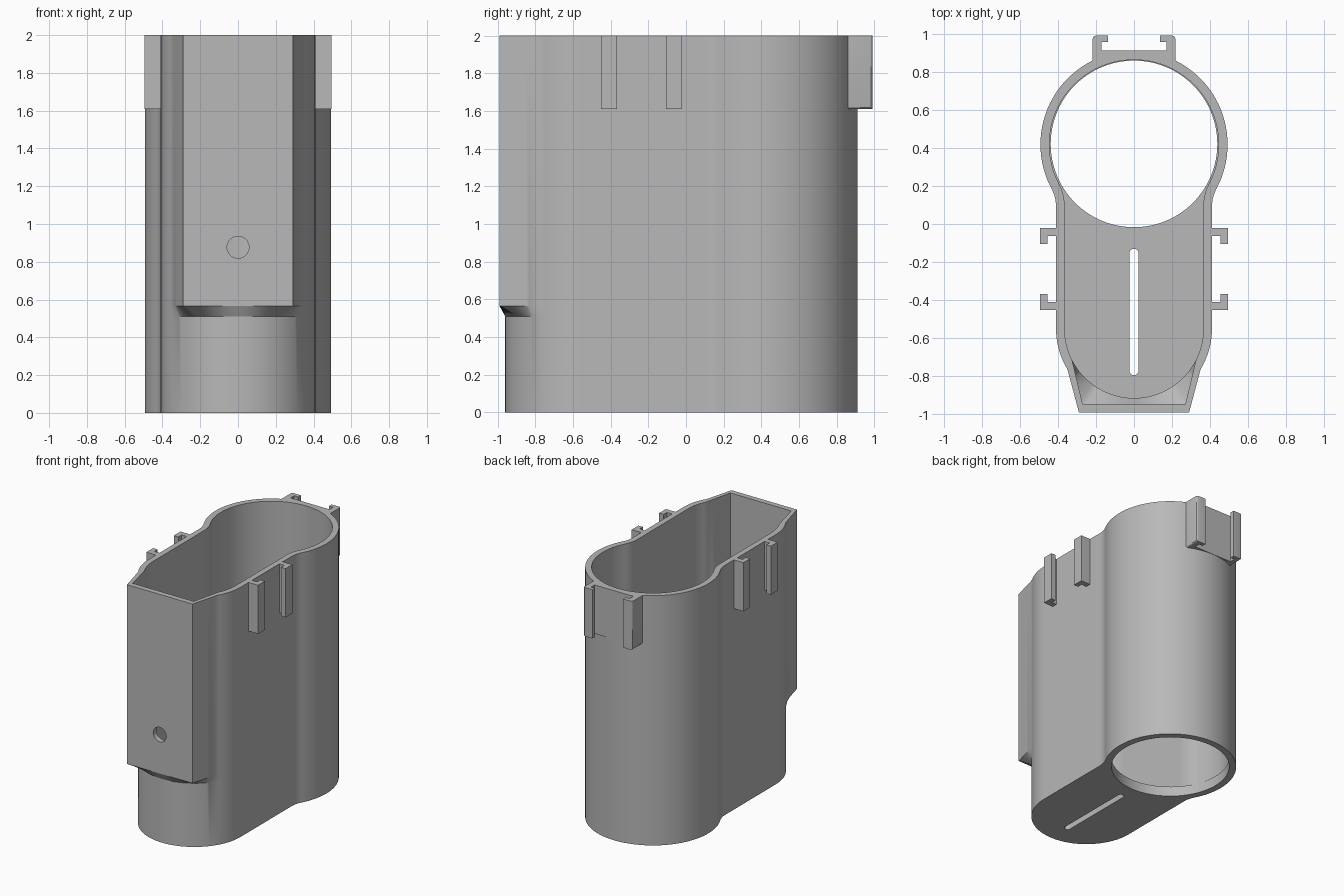
import bpy, bmesh, math
from math import sin, cos, pi, atan2, sqrt, radians

if "Cube" in bpy.data.objects:
    bpy.data.objects.remove(bpy.data.objects["Cube"], do_unlink=True)

grey = bpy.data.materials.new("light_grey")
grey.use_nodes = True
COLOUR = (0.48, 0.48, 0.48, 1)
grey.diffuse_color = COLOUR
grey.node_tree.nodes["Principled BSDF"].inputs["Base Color"].default_value = COLOUR

TUBE_Y, NOSE_Y = 0.418, -0.55   # centres of the round tube and rounded nose
CLIP_Z = 1.61


def loft(name, rings):
    """Closed solid through matching rings of 3D points."""
    bm = bmesh.new()
    loops = [[bm.verts.new(p) for p in ring] for ring in rings]
    n = len(loops[0])
    for a, b in zip(loops, loops[1:]):
        for i in range(n):
            j = (i + 1) % n
            bm.faces.new((a[i], a[j], b[j], b[i]))
    bm.faces.new(loops[0][::-1])
    bm.faces.new(loops[-1])
    bmesh.ops.recalc_face_normals(bm, faces=bm.faces)
    mesh = bpy.data.meshes.new(name)
    bm.to_mesh(mesh)
    bm.free()
    mesh.materials.append(grey)
    ob = bpy.data.objects.new(name, mesh)
    bpy.context.collection.objects.link(ob)
    return ob


def prism(name, outline, z0, z1):
    return loft(name, [[(x, y, z) for x, y in outline] for z in (z0, z1)])


def arc(cx, cy, r, a0, a1, n):
    return [(cx + r * cos(a0 + (a1 - a0) * i / n),
             cy + r * sin(a0 + (a1 - a0) * i / n)) for i in range(n + 1)]


def outline(tube_r, side, fillet, corner_x, front_y, slope, square):
    """Keyhole section: round tube, concave fillets, straight sides, nose."""
    fx = side + fillet
    drop = sqrt((tube_r + fillet) ** 2 - fx ** 2)
    t = atan2(drop, fx)
    half = arc(0, TUBE_Y, tube_r, pi / 2, -t, 48)
    half += arc(fx, TUBE_Y - drop, fillet, pi - t, pi, 8)[1:]
    corner = atan2(front_y - NOSE_Y, corner_x)
    angles = [corner * i / 24 for i in range(25)]
    angles += [corner + (-pi / 2 - corner) * i / 12 for i in range(1, 13)]
    for a in angles:
        r = side
        if square and a < 0:
            front = (front_y - NOSE_Y) / sin(a)
            flank = (corner_x + slope * (NOSE_Y - front_y)) / (cos(a) - slope * sin(a))
            r = max(r, min(front, flank))
        half.append((r * cos(a), NOSE_Y + r * sin(a)))
    return half + [(-x, y) for x, y in half[-2:0:-1]]


def shell(name, spec, levels):
    return loft(name, [[(x, y, z) for x, y in outline(*spec, square)]
                       for z, square in levels])


def cut(target, cutter):
    mod = target.modifiers.new("cut", "BOOLEAN")
    mod.operation, mod.solver, mod.object = "DIFFERENCE", "EXACT", cutter
    bpy.context.view_layer.objects.active = target
    bpy.ops.object.modifier_apply(modifier=mod.name)
    bpy.data.objects.remove(cutter, do_unlink=True)


# Body: round nose below, squared-off nose above
body = shell("holder_body", (0.492, 0.41, 0.2, 0.29, -0.99, 0.265),
             [(0, False), (0.51, False), (0.565, True), (2, True)])

# Hollow pocket above the floor
cut(body, shell("pocket_cutter", (0.445, 0.365, 0.245, 0.27, -0.947, 0.24),
                [(0.08, False), (0.54, False), (0.595, True), (2.1, True)]))

# Round opening through the floor
cut(body, prism("opening_cutter", arc(0, TUBE_Y + 0.003, 0.438, 0, 2 * pi, 96)[:-1], -0.1, 0.3))

# Narrow drain slot with rounded ends
slot = arc(0, -0.154, 0.024, 0, pi, 10) + arc(0, -0.771, 0.024, pi, 2 * pi, 10)
cut(body, prism("slot_cutter", slot, -0.1, 0.3))

# Round hole in the front wall
hole = prism("front_hole_cutter", arc(0, 0, 0.058, 0, 2 * pi, 32)[:-1], -0.15, 0.15)
hole.rotation_euler.x = pi / 2
hole.location = (0, -0.97, 0.877)
bpy.context.view_layer.update()
cut(body, hole)

# Side hooks: two facing L-shaped rails on each side
hook = [(0.39, -0.02), (0.495, -0.02), (0.495, -0.105),
        (0.455, -0.105), (0.455, -0.063), (0.39, -0.063)]
for side, sx in (("left", 1), ("right", -1)):
    prism(f"{side}_back_hook", [(sx * x, y) for x, y in hook], CLIP_Z, 2)
    prism(f"{side}_front_hook", [(sx * x, -0.472 - y) for x, y in hook], CLIP_Z, 2)

# Back bracket: channel with inward lips
half = [(0.1, 0.885), (0.217, 0.85), (0.217, 0.99), (0.137, 0.99),
        (0.137, 0.957), (0.172, 0.957), (0.172, 0.912)]
bracket = prism("back_bracket", half + [(-x, y) for x, y in half[::-1]], CLIP_Z, 2)
bm = bmesh.new()
bm.from_mesh(bracket.data)
edges = [e for e in bm.edges
         if all(abs(v.co.x) > 0.21 and v.co.y > 0.84 for v in e.verts)
         and min(v.co.z for v in e.verts) < 1.9
         and max(v.co.y for v in e.verts) > 0.9]
bmesh.ops.bevel(bm, geom=edges, offset=0.015, segments=3, affect="EDGES", profile=0.5)
bm.to_mesh(bracket.data)
bm.free()

# Smooth the curved walls and keep the edges crisp
bpy.ops.object.select_all(action="DESELECT")
for ob in (body, bracket):
    ob.select_set(True)
bpy.context.view_layer.objects.active = body
bpy.ops.object.shade_smooth_by_angle(angle=radians(25))
